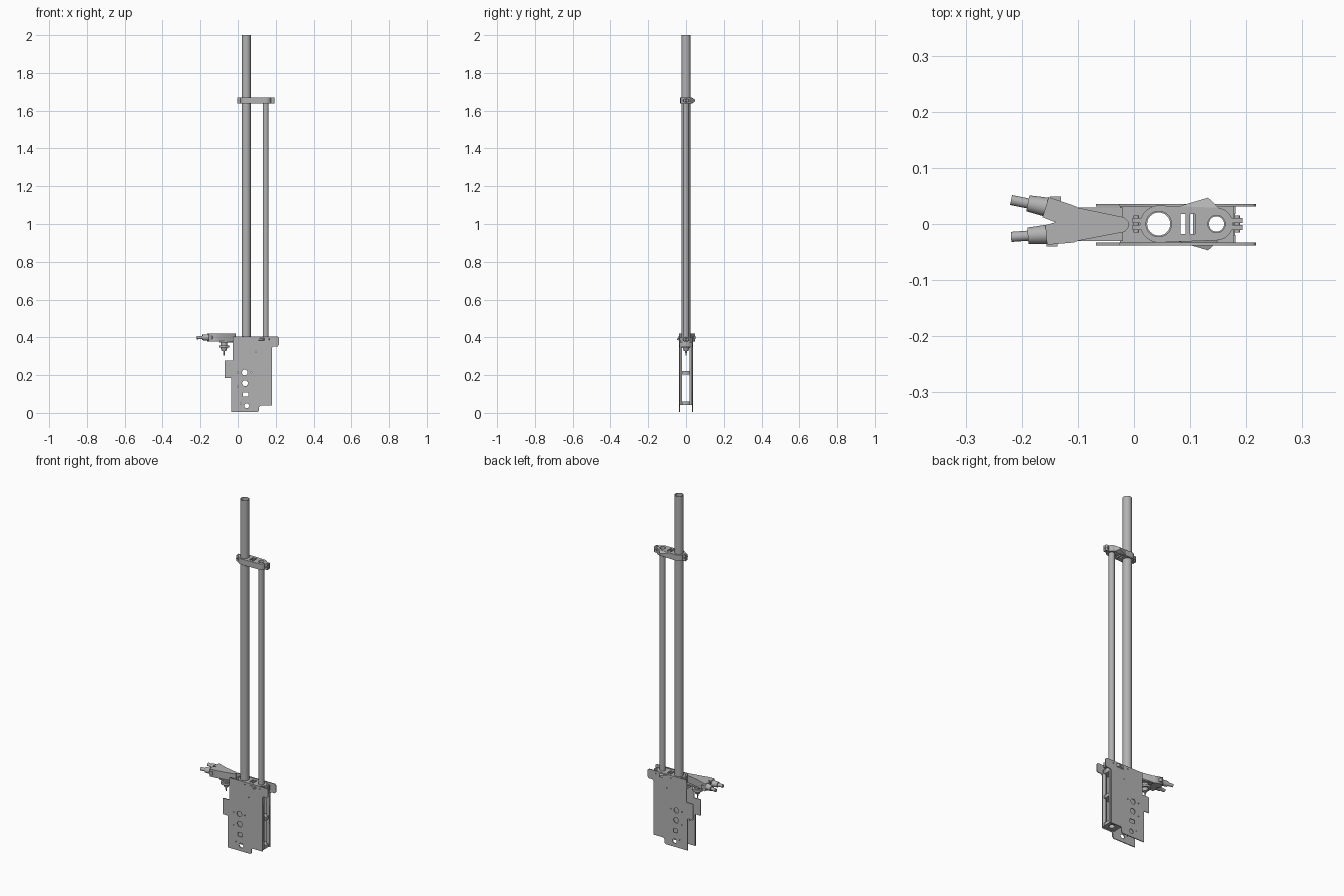
import bpy, bmesh, math
from mathutils import Vector

cube = bpy.data.objects.get("Cube")
if cube:
    bpy.data.objects.remove(cube)

metal = bpy.data.materials.new("mid_grey")
metal.use_nodes = True
grey = (0.45, 0.45, 0.45, 1)
metal.diffuse_color = grey
metal.node_tree.nodes["Principled BSDF"].inputs["Base Color"].default_value = grey

BIG, SMALL = 0.044, 0.147   # tube centre lines along x


def add(name, mesh, smooth=False):
    ob = bpy.data.objects.new(name, mesh)
    bpy.context.collection.objects.link(ob)
    mesh.materials.clear()
    mesh.materials.append(metal)
    if smooth:
        bpy.ops.object.select_all(action='DESELECT')
        ob.select_set(True)
        bpy.context.view_layer.objects.active = ob
        bpy.ops.object.shade_smooth_by_angle(angle=math.radians(35))
    return ob


def ring(cx, cy, r, n=32, a0=0.0, a1=360.0):
    """Points on a circle, or on an arc when the angles are given."""
    full = a1 - a0 == 360
    steps = n if full else n - 1
    return [(cx + r * math.cos(math.radians(a0 + (a1 - a0) * i / steps)),
             cy + r * math.sin(math.radians(a0 + (a1 - a0) * i / steps))) for i in range(n)]


def rect(x0, x1, y0, y1):
    return [(x0, y0), (x1, y0), (x1, y1), (x0, y1)]


def slab(name, outline, low, high, holes=(), upright=False, smooth=False):
    """Extruded outline with holes; upright slabs lie in x-z and are thick along y."""
    curve = bpy.data.curves.new(name, 'CURVE')
    curve.dimensions = '2D'
    curve.fill_mode = 'BOTH'
    curve.extrude = (high - low) / 2
    for loop in [outline, *holes]:
        spline = curve.splines.new('POLY')
        spline.points.add(len(loop) - 1)
        for point, (x, y) in zip(spline.points, loop):
            point.co = (x, y, 0, 1)
        spline.use_cyclic_u = True
    temp = bpy.data.objects.new(name + "_profile", curve)
    mesh = bpy.data.meshes.new_from_object(temp)
    bpy.data.objects.remove(temp)
    mid = (low + high) / 2
    bm = bmesh.new()
    bm.from_mesh(mesh)
    bmesh.ops.remove_doubles(bm, verts=bm.verts, dist=1e-6)
    for v in bm.verts:
        x, y, t = v.co
        v.co = (x, mid + t, y) if upright else (x, y, mid + t)
    bmesh.ops.recalc_face_normals(bm, faces=bm.faces)
    bm.to_mesh(mesh)
    bm.free()
    return add(name, mesh, smooth)


def rod(name, start, end, r0, r1=None, sides=32):
    """Solid round rod or cone between two points."""
    start, end = Vector(start), Vector(end)
    axis = end - start
    bm = bmesh.new()
    bmesh.ops.create_cone(bm, cap_ends=True, segments=sides, radius1=r0,
                          radius2=r0 if r1 is None else r1, depth=axis.length)
    mesh = bpy.data.meshes.new(name)
    bm.to_mesh(mesh)
    bm.free()
    mesh.transform(axis.to_track_quat('Z', 'Y').to_matrix().to_4x4())
    for v in mesh.vertices:
        v.co += (start + end) / 2
    return add(name, mesh, True)


def hull(name, points):
    bm = bmesh.new()
    for p in points:
        bm.verts.new(p)
    bmesh.ops.convex_hull(bm, input=bm.verts)
    mesh = bpy.data.meshes.new(name)
    bm.to_mesh(mesh)
    bm.free()
    return add(name, mesh)


# Open tubes
slab("main_tube", ring(BIG, 0, 0.0235, 48), 0.36, 2.0, [ring(BIG, 0, 0.0205, 48)], smooth=True)
slab("side_tube", ring(SMALL, 0, 0.0155, 40), 0.36, 1.65, [ring(SMALL, 0, 0.0135, 40)], smooth=True)

# Clamps holding both tubes, with split ears at each end
tube_holes = [ring(BIG, 0, 0.0234, 48), ring(SMALL, 0, 0.0154, 40)]
windows = [rect(0.083, 0.092, -0.018, 0.018), rect(0.1, 0.109, -0.018, 0.018)]
clamp_outline = ring(BIG, 0, 0.033, 24, 90, 270) + ring(SMALL, 0, 0.029, 24, -90, 90)


def wing(name, side, z, half):
    hull(name, [(x, side * y, z + s * h) for s in (-1, 1)
                for x, y, h in ((0.075, 0.03, half), (0.152, 0.028, half), (0.132, 0.047, half * 0.35))])


for label, z0, z1 in (("upper", 1.637, 1.67), ("lower", 0.374, 0.402)):
    slab(label + "_clamp", clamp_outline, z0, z1, tube_holes + windows, smooth=True)
    for side, y0, y1 in (("front", -0.011, -0.002), ("back", 0.002, 0.011)):
        slab(f"{label}_{side}_main_ear", rect(-0.003, 0.015, y0, y1), z0, z1)
        slab(f"{label}_{side}_side_ear", rect(0.174, 0.193, y0, y1), z0, z1)
    for x in (0.004, 0.184):
        rod(label + "_clamp_screw", (x, -0.015, (z0 + z1) / 2), (x, 0.015, (z0 + z1) / 2), 0.005, sides=12)
    wing(label + "_back_wing", 1, (z0 + z1) / 2, (z1 - z0) / 2)
wing("lower_front_wing", -1, 0.39, 0.009)

# Side plates with matching cut-outs
plate_outline = [(-0.027, 0.405), (0.21, 0.405), (0.217, 0.398), (0.217, 0.36), (0.21, 0.352),
                 (0.188, 0.352), (0.18, 0.344), (0.18, 0.038), (0.118, 0.038), (0.112, 0.032),
                 (0.112, 0.012), (0.104, 0.004), (-0.035, 0.004), (-0.035, 0.185),
                 (-0.068, 0.185), (-0.068, 0.277), (-0.027, 0.277)]
plate_holes = [ring(0.036, 0.214, 0.015, 24), ring(0.038, 0.157, 0.017, 6),
               rect(0.027, 0.055, 0.086, 0.108), ring(0.047, 0.037, 0.014, 6)]
plate_holes += [ring(x, z, 0.003, 10) for x, z in
                ((0.0, 0.215), (0.0, 0.14), (0.015, 0.05), (0.07, 0.215), (0.07, 0.39),
                 (0.165, 0.39), (0.095, 0.325))]
for label, y in (("front", -0.0355), ("back", 0.0335)):
    slab(label + "_side_plate", plate_outline, y - 0.0025, y + 0.0025, plate_holes, upright=True)

# Block under the lower clamp and the frame between the plates
slab("mount_block", rect(-0.025, 0.178, -0.033, 0.031), 0.348, 0.374, tube_holes + windows)
for label, z in (("middle", 0.212), ("bottom", 0.052)):
    slab(label + "_spacer", rect(0.105, 0.18, -0.033, 0.031), z - 0.009, z + 0.009, tube_holes[1:])
for label, y0, y1 in (("front", -0.033, -0.02), ("back", 0.018, 0.031)):
    slab(label + "_frame_rail", rect(0.166, 0.181, y0, y1), 0.043, 0.35)

# Forked cable head on the left of the block
head = [(-0.152, 0.048), (-0.105, 0.032), (-0.1, 0.029), (-0.018, 0.012), (-0.010, 0.004),
        (-0.010, -0.006), (-0.016, -0.014), (-0.1, -0.03), (-0.107, -0.033), (-0.155, -0.037),
        (-0.158, -0.002), (-0.14, 0.003), (-0.163, 0.012)]
slab("cable_head", head, 0.378, 0.42)
slab("head_bracket", rect(-0.1, -0.02, -0.03, 0.029), 0.372, 0.38)
slab("back_latch", rect(-0.15, -0.13, 0.03, 0.049), 0.39, 0.408)
slab("front_latch", rect(-0.156, -0.136, -0.04, -0.02), 0.39, 0.408)
for label, y, slope in (("back", 0.030, 0.2), ("front", -0.0185, -0.07)):
    def spot(x):
        return (x, y - slope * (x + 0.155), 0.4 + 0.02 * (x + 0.155))
    if label == "front":
        def spot(x):
            return (x, y + 0.07 * (x + 0.155), 0.4 + 0.02 * (x + 0.155))
    rod(label + "_connector", spot(-0.189), spot(-0.145), 0.0145, 0.018)
    rod(label + "_cable", spot(-0.219), spot(-0.18), 0.009)

# Nozzle below the cable head
rod("nozzle_neck", (-0.073, 0, 0.355), (-0.073, 0, 0.38), 0.017)
rod("nozzle_flange", (-0.073, 0, 0.345), (-0.073, 0, 0.358), 0.028)
rod("nozzle_tip", (-0.073, 0, 0.328), (-0.073, 0, 0.346), 0.012, 0.018)
rod("nozzle_pin", (-0.073, 0, 0.303), (-0.073, 0, 0.33), 0.003, 0.005, sides=12)
